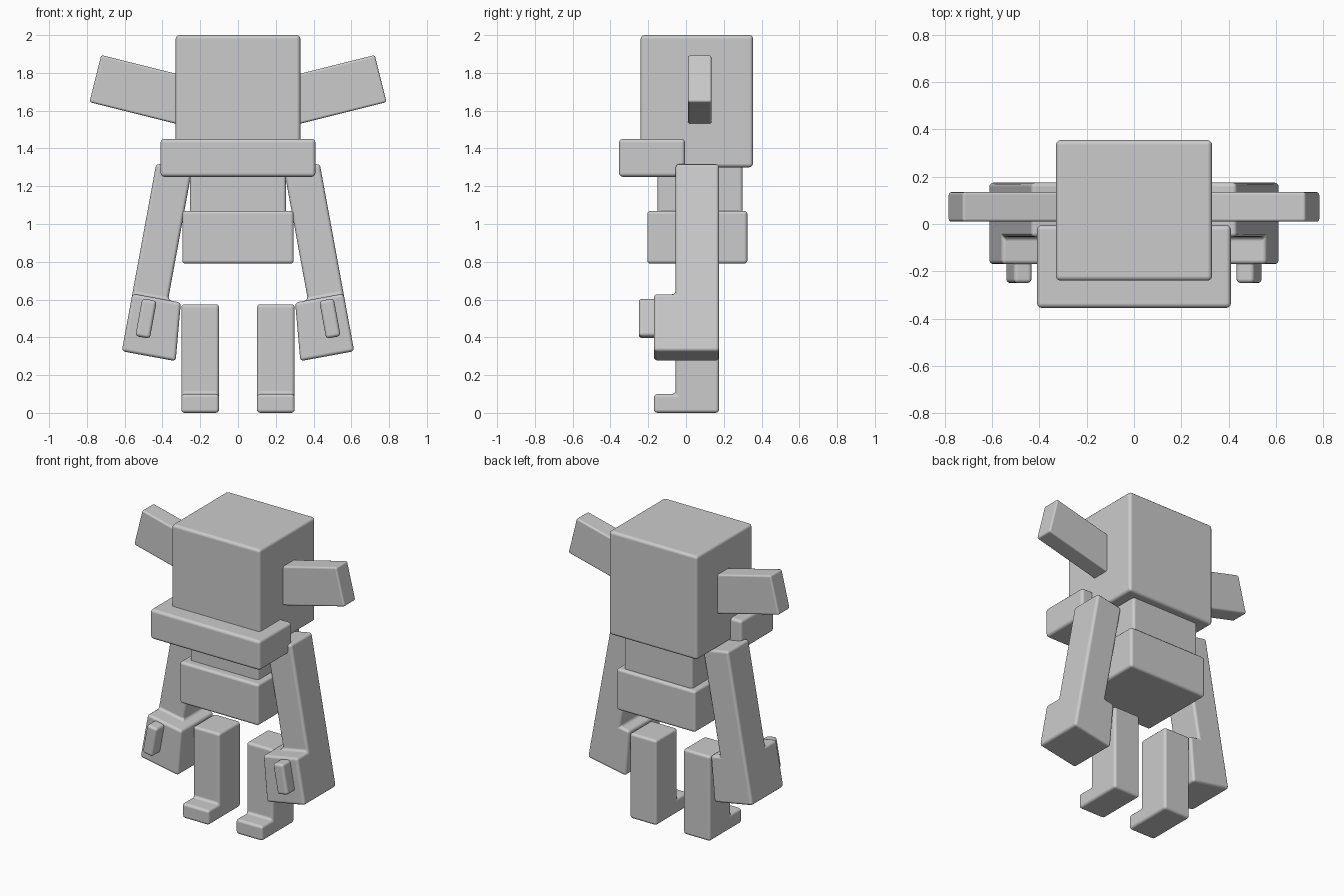
import bpy, bmesh
from math import radians
from mathutils import Matrix

old = bpy.data.objects.get("Cube")
if old:
    bpy.data.objects.remove(old, do_unlink=True)

grey = bpy.data.materials.new("plain grey")
grey.use_nodes = True
grey.diffuse_color = (0.6, 0.6, 0.6, 1)
grey.node_tree.nodes["Principled BSDF"].inputs["Base Color"].default_value = (0.6, 0.6, 0.6, 1)


def box(x, y, z):
    """Cube mesh spanning the given ranges."""
    bm = bmesh.new()
    bmesh.ops.create_cube(bm, size=1)
    for v in bm.verts:
        v.co = [r[0] if c < 0 else r[1] for c, r in zip(v.co, (x, y, z))]
    return bm


def raise_limb(bm, top, front, inner=None):
    """Grow a column from the back outer area of a block's top face."""
    cuts = [((0, front, 0), (0, 1, 0))]
    if inner is not None:
        cuts.append(((inner, 0, 0), (1, 0, 0)))
    for co, no in cuts:
        bmesh.ops.bisect_plane(bm, geom=bm.verts[:] + bm.edges[:] + bm.faces[:],
                               plane_co=co, plane_no=no)
    bm.normal_update()
    face = max((f for f in bm.faces if f.normal.z > 0.9),
               key=lambda f: f.calc_center_median().x + f.calc_center_median().y)
    new = bmesh.ops.extrude_face_region(bm, geom=[face])["geom"]
    bmesh.ops.delete(bm, geom=[face], context='FACES_ONLY')
    for v in new:
        if isinstance(v, bmesh.types.BMVert):
            v.co.z = top
    bmesh.ops.dissolve_limit(bm, angle_limit=radians(1), verts=bm.verts[:], edges=bm.edges[:])
    return bm


def add(name, bm, bevel=0.018, tilt=0, mirror=False):
    """Finish a mesh as a bevelled object, tilted about y and mirrored if asked."""
    bm.transform(Matrix.Rotation(radians(-tilt), 4, 'Y'))
    bmesh.ops.recalc_face_normals(bm, faces=bm.faces[:])
    mesh = bpy.data.meshes.new(name)
    bm.to_mesh(mesh)
    bm.free()
    mesh.materials.append(grey)
    ob = bpy.data.objects.new(name, mesh)
    bpy.context.collection.objects.link(ob)
    bpy.ops.object.select_all(action='DESELECT')
    ob.select_set(True)
    bpy.context.view_layer.objects.active = ob
    bpy.ops.object.shade_smooth()
    if mirror:
        ob.modifiers.new("Mirror", 'MIRROR')
    mod = ob.modifiers.new("Bevel", 'BEVEL')
    mod.width, mod.segments, mod.harden_normals = bevel, 3, True


# Head and body
add("head", box((-0.33, 0.33), (-0.24, 0.355), (1.3, 2)), 0.02)
add("snout", box((-0.41, 0.41), (-0.355, -0.005), (1.25, 1.45)), 0.02)
add("chest", box((-0.255, 0.255), (-0.15, 0.3), (1.05, 1.33)))
add("hips", box((-0.295, 0.295), (-0.205, 0.325), (0.79, 1.07)))

# Ears, laid out along their own slant
add("ears", box((0.66, 1.161), (0.01, 0.135), (1.406, 1.663)), 0.012, 14, True)

# Legs with forward feet
foot = box((0.1, 0.3), (-0.17, 0.175), (0, 0.1))
add("legs", raise_limb(foot, 0.575, -0.055), mirror=True)

# Arms with blocky hands that widen inward toward the bottom
hand = box((0.374, 0.664), (-0.17, 0.175), (0.21, 0.52))
for v in hand.verts:
    if v.co.x < 0.5 and v.co.z > 0.4:
        v.co.x = 0.403
add("arms", raise_limb(hand, 1.22, -0.055, 0.472), tilt=10.4, mirror=True)

# Raised bar on the front of each hand
add("hand_bars", box((0.53, 0.608), (-0.25, -0.15), (0.302, 0.505)), 0.018, 10.4, True)
